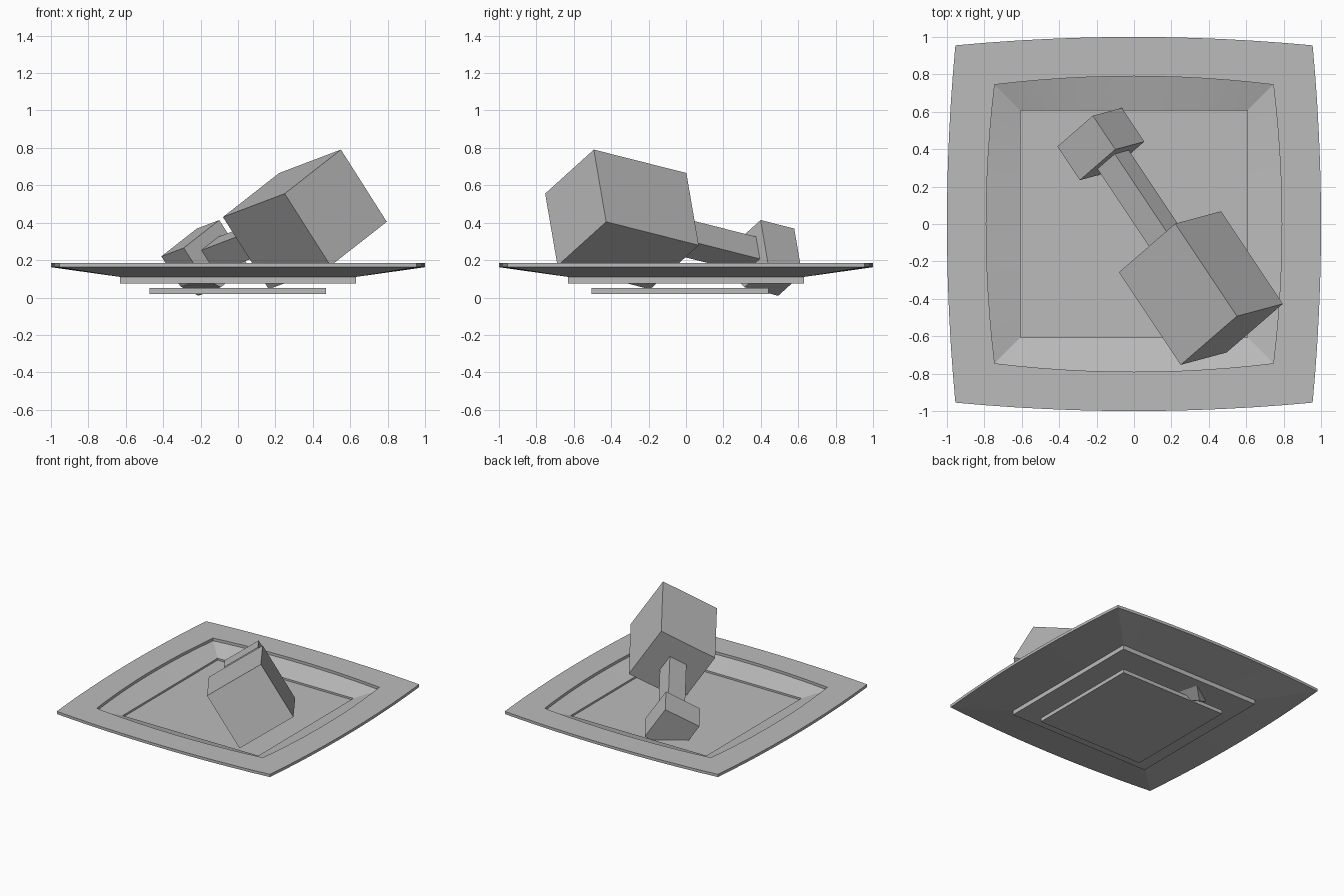
import bpy, bmesh, math
from mathutils import Vector

if "Cube" in bpy.data.objects:
    bpy.data.objects.remove(bpy.data.objects["Cube"])

grey = bpy.data.materials.new("plain grey")
grey.use_nodes = True
grey.diffuse_color = (0.5, 0.5, 0.5, 1)
grey.node_tree.nodes["Principled BSDF"].inputs["Base Color"].default_value = (0.5, 0.5, 0.5, 1)


def loft(name, loops):
    """Join equal-length point loops into a closed solid with capped ends."""
    bm = bmesh.new()
    rings = [[bm.verts.new(p) for p in loop] for loop in loops]
    n = len(rings[0])
    for a, b in zip(rings, rings[1:]):
        for i in range(n):
            j = (i + 1) % n
            bm.faces.new((a[i], a[j], b[j], b[i]))
    bm.faces.new(rings[0])
    bm.faces.new(rings[-1])
    bmesh.ops.recalc_face_normals(bm, faces=bm.faces)
    mesh = bpy.data.meshes.new(name)
    bm.to_mesh(mesh)
    bm.free()
    obj = bpy.data.objects.new(name, mesh)
    mesh.materials.append(grey)
    bpy.context.collection.objects.link(obj)
    return obj


def bowed_square(corner, middle, z, steps=12):
    """Square loop whose sides bow out from corner to middle."""
    pts = []
    for side in range(4):
        c, s = round(math.cos(side * math.pi / 2)), round(math.sin(side * math.pi / 2))
        for k in range(steps):
            t = 2 * k / steps - 1
            x, y = corner * t, -(middle - (middle - corner) * t * t)
            pts.append((x * c - y * s, x * s + y * c, z))
    return pts


# Dish: foot, sloped underside, flat rim, inner lip, slope and sunken floor
profile = [(.63, .63, .075), (.63, .63, .11), (.955, 1, .162), (.955, 1, .184),
           (.745, .79, .184), (.745, .79, .162), (.608, .608, .11), (.608, .608, .095)]
dish = loft("dish", [bowed_square(*p) for p in profile])
bpy.context.view_layer.objects.active = dish
dish.select_set(True)
bpy.ops.object.shade_smooth_by_angle(angle=math.radians(10))
dish.select_set(False)

# Loose square base plate underneath, slightly off centre
loft("base_plate", [[(x - .002, y - .032, z) for x, y, z in bowed_square(.472, .472, h, 1)]
                    for h in (.02, .05)])

# Tilted hammer-like piece: shared axes along the handle and across it
along = Vector((.543, -.814, .206)).normalized()
down_left = Vector((-.30, -.26, -.235))
down_left = (down_left - along * down_left.dot(along)).normalized()
down_right = along.cross(down_left)
if down_right.z > 0:
    down_right.negate()


def prism(name, centre, length, half, section):
    """Extrude a cross-section, given in half-width units, along the handle."""
    centre = Vector(centre)
    loft(name, [[centre + along * e * length / 2 + (down_left * u + down_right * w) * half
                 for u, w in section] for e in (-1, 1)])


square = [(-1, -1), (1, -1), (1, 1), (-1, 1)]
clipped = [(-1, -1), (1, -1), (1, .32), (.55, 1), (-1, 1)]
big_centre = Vector((.3575, -.3425, .4175))
small_centre = Vector((-.1775, .4275, .195))

prism("large_block", big_centre, .608, .231, square)
prism("small_block", small_centre, .221, .146, clipped)
prism("handle", (big_centre + small_centre) / 2, .75, .071, square)
